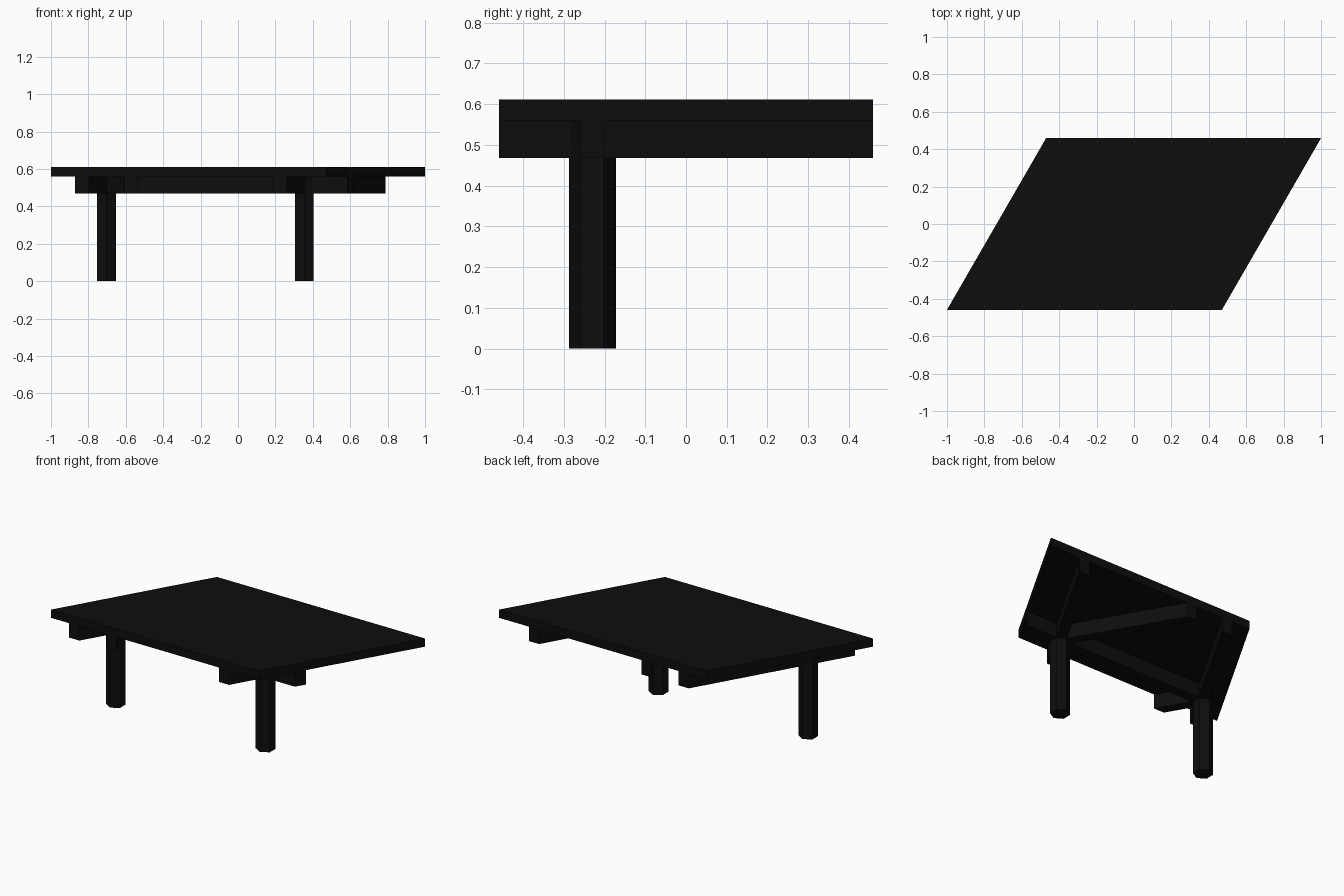
import bpy
import bmesh
import math
from mathutils import Vector

cube = bpy.data.objects.get("Cube")
if cube:
    bpy.data.objects.remove(cube, do_unlink=True)

# Single near-black finish
black = bpy.data.materials.new("matte_black")
colour = (0.004, 0.004, 0.004, 1.0)
black.use_nodes = True
black.diffuse_color = colour
black.node_tree.nodes["Principled BSDF"].inputs["Base Color"].default_value = colour

DEPTH = 0.459            # half depth of the top
SLANT = DEPTH / math.sqrt(3)
BEAM_Z, TOP_Z, FULL_Z = 0.468, 0.56, 0.612

# Directions of the triangular grid
ACROSS = Vector((1, 0))
LEAN = Vector((0.5, math.sqrt(3) / 2))
BACK_LEAN = Vector((-0.5, math.sqrt(3) / 2))


def prism(name, outline, low, high):
    """Extrude a flat outline from low to high."""
    bm = bmesh.new()
    face = bm.faces.new([bm.verts.new((p[0], p[1], low)) for p in outline])
    grown = bmesh.ops.extrude_face_region(bm, geom=[face])
    verts = [v for v in grown["geom"] if isinstance(v, bmesh.types.BMVert)]
    bmesh.ops.translate(bm, verts=verts, vec=(0, 0, high - low))
    bmesh.ops.recalc_face_normals(bm, faces=bm.faces)
    mesh = bpy.data.meshes.new(name)
    bm.to_mesh(mesh)
    bm.free()
    mesh.materials.append(black)
    obj = bpy.data.objects.new(name, mesh)
    bpy.context.collection.objects.link(obj)
    return obj


def beam(name, start, end, cut):
    """Straight beam whose ends are mitred along the cut direction."""
    side = cut * 0.036
    prism(name, [start - side, end - side, end + side, start + side], BEAM_Z, TOP_Z)


# Parallelogram top
prism("table_top", [(-1, -DEPTH), (1 - 2 * SLANT, -DEPTH),
                    (1, DEPTH), (2 * SLANT - 1, DEPTH)], TOP_Z, FULL_Z)

posts = {"left": Vector((0.355, -DEPTH / 2)), "right": Vector((-0.703, -DEPTH / 2))}
to_front = DEPTH / 2 / LEAN.y
to_back = DEPTH * 1.5 / LEAN.y

for side, centre in posts.items():
    # Hexagonal post with points to the front and back
    ring = [centre + Vector((math.sin(i * math.pi / 3), math.cos(i * math.pi / 3))) * 0.0575
            for i in range(6)]
    prism(side + "_post", ring, 0, TOP_Z)
    # Beam running parallel to the slanted edges
    beam(side + "_slanted_beam", centre - LEAN * to_front, centre + LEAN * to_back, ACROSS)

# Long beam from the right post out to the left edge
edge = Vector((1 - 1.5 * SLANT, -DEPTH / 2))
beam("long_beam", posts["right"], edge, LEAN)

# Diagonal braces, one to the back edge and one to the front edge
beam("left_brace", posts["left"], posts["left"] + BACK_LEAN * to_back, ACROSS)
beam("right_brace", posts["right"], posts["right"] - BACK_LEAN * to_front, ACROSS)
